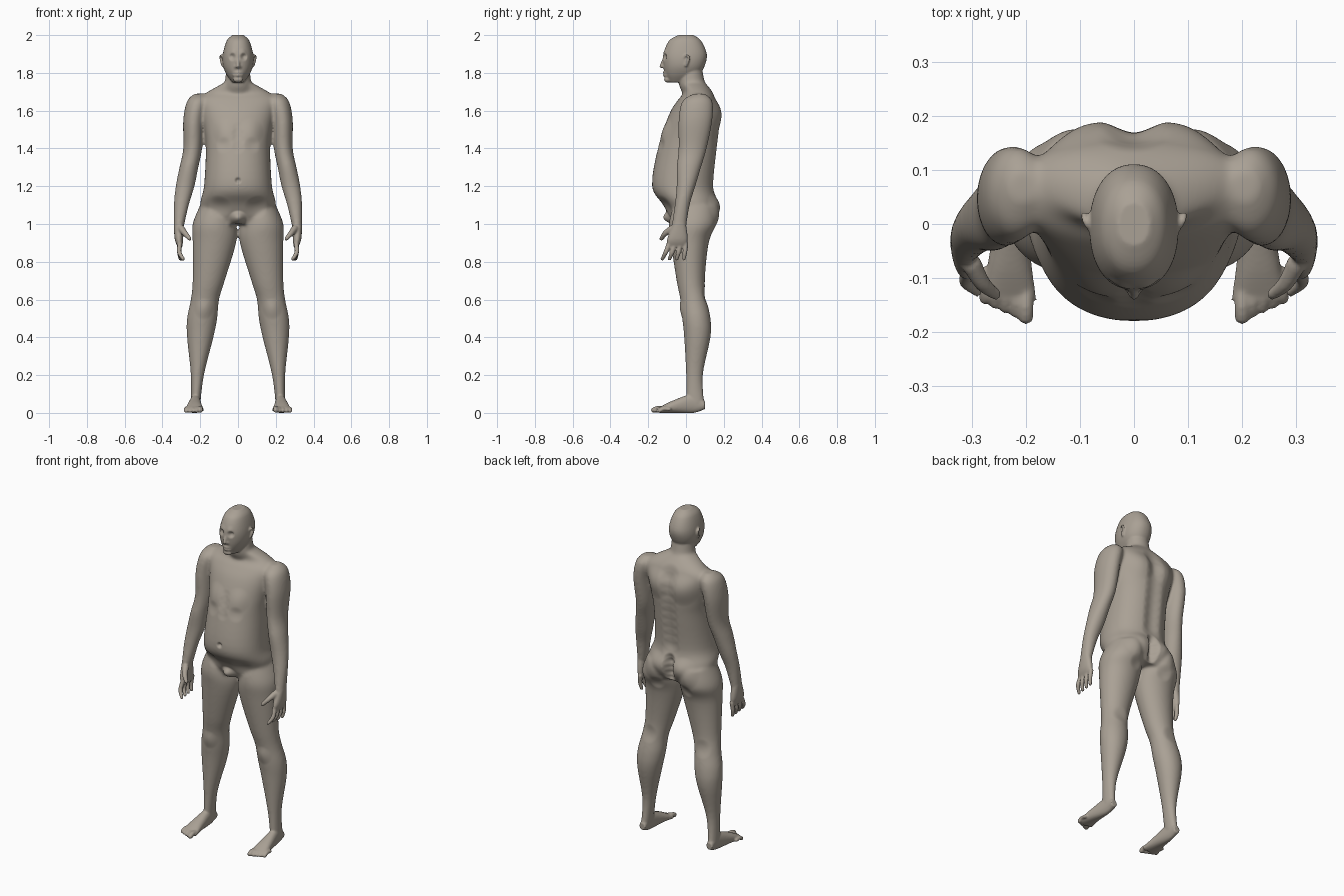
import bpy, bmesh, math
from mathutils import Vector, kdtree

default_cube = bpy.data.objects.get("Cube")
if default_cube:
    bpy.data.objects.remove(default_cube)

skin = bpy.data.materials.new("warm grey skin")
skin.use_nodes = True
skin.diffuse_color = (.4, .355, .3, 1)
skin.node_tree.nodes["Principled BSDF"].inputs["Base Color"].default_value = skin.diffuse_color

SIDES = (1, -1)


def interpolate(rows, position):
    """Smooth curve through rows of numbers."""
    index = min(int(position), len(rows) - 2)
    f = position - index
    last = len(rows) - 1
    before, start, end, after = (rows[max(0, min(last, index + k))] for k in range(-1, 3))
    result = []
    for p, q, r, s in zip(before, start, end, after):
        slope_in, slope_out = (r - p) / 2, (s - q) / 2
        ease = f * f * (3 - 2 * f)
        result.append(q + (r - q) * ease + slope_in * f * (1 - f) ** 2 - slope_out * f * f * (1 - f))
    return result


def rounded(angle_value, power):
    return math.copysign(abs(angle_value) ** (2 / power), angle_value)


def loft(bm, rows, side=1, lengthwise=False, power=2.2, steps=5, segments=40):
    """Closed tube through rings given as position, left, right, front, back."""
    rings = []
    for step in range((len(rows) - 1) * steps + 1):
        position, left, right, front, back = interpolate(rows, step / steps)
        ring = []
        for j in range(segments):
            angle = math.tau * j / segments
            u = (left + right + (right - left) * rounded(math.cos(angle), power)) / 2
            v = (front + back + (back - front) * rounded(math.sin(angle), power)) / 2
            point = (side * u, position, v) if lengthwise else (side * u, v, position)
            ring.append(bm.verts.new(point))
        rings.append(ring)
    for lower, upper in zip(rings, rings[1:]):
        for j in range(segments):
            following = (j + 1) % segments
            bm.faces.new((lower[j], lower[following], upper[following], upper[j]))
    bm.faces.new(rings[0])
    bm.faces.new(rings[-1])


def symmetric(rows):
    """Turn half widths into full rings about the middle."""
    return [(height, -width, width, front, back) for height, width, front, back in rows]


def strand(bm, points, side=1, steps=8):
    """Chain of overlapping balls through points with a radius."""
    for step in range((len(points) - 1) * steps + 1):
        x, y, z, radius = interpolate(points, step / steps)
        ball = bmesh.ops.create_icosphere(bm, subdivisions=2, radius=radius)
        bmesh.ops.translate(bm, verts=ball["verts"], vec=(side * x, y, z))


def fuse(bm, name, voxel, passes):
    """Merge overlapping pieces into one soft skin."""
    bmesh.ops.recalc_face_normals(bm, faces=bm.faces)
    mesh = bpy.data.meshes.new(name)
    bm.to_mesh(mesh)
    bm.free()
    fused = bpy.data.objects.new(name, mesh)
    bpy.context.collection.objects.link(fused)
    bpy.context.view_layer.objects.active = fused
    remesh = fused.modifiers.new("fuse", "REMESH")
    remesh.mode = "VOXEL"
    remesh.voxel_size = voxel
    soften = fused.modifiers.new("soften", "SMOOTH")
    soften.factor = .5
    soften.iterations = passes
    for modifier_name in ("fuse", "soften"):
        bpy.ops.object.modifier_apply(modifier=modifier_name)
    return fused


# Trunk rings: height, half width, front, back
torso = [(1.75, .07, -.03, .1), (1.7, .16, -.01, .14), (1.66, .21, -.04, .16), (1.6, .2, -.08, .18),
         (1.5, .18, -.12, .18), (1.4, .17, -.15, .17), (1.2, .18, -.18, .15), (1.1, .2, -.12, .17),
         (1, .16, -.07, .14)]
neck = [(1.86, .06, -.02, .08), (1.75, .07, -.04, .1), (1.68, .09, -.01, .13)]
# Limb rings: height, inner, outer, front, back
arm = [(1.69, .18, .23, .04, .1), (1.65, .16, .27, -.02, .14), (1.55, .18, .29, -.04, .14),
       (1.4, .19, .29, -.04, .11), (1.3, .21, .31, -.05, .08), (1.2, .23, .33, -.05, .05),
       (1.1, .26, .34, -.06, .02), (.97, .29, .34, -.08, 0)]
leg = [(1.1, .04, .2, -.07, .15), (1, .01, .24, -.09, .16), (.9, .01, .24, -.08, .12),
       (.7, .07, .24, -.05, .1), (.6, .1, .25, -.03, .11), (.5, .11, .27, -.02, .13),
       (.4, .13, .27, -.01, .13), (.2, .18, .25, 0, .09), (.04, .2, .25, 0, .1)]

bm = bmesh.new()
loft(bm, symmetric(torso))
loft(bm, symmetric(neck), power=2)
for side in SIDES:
    loft(bm, arm, side, power=2)
    loft(bm, leg, side, power=2)
trunk = fuse(bm, "trunk", voxel=.008, passes=10)

# Head, hands and feet join the trunk at a finer size
bm = bmesh.new()
bm.from_mesh(trunk.data)
bpy.data.objects.remove(trunk)

head = [(2, .03, -.04, .04), (1.97, .06, -.09, .08), (1.9, .08, -.12, .11), (1.84, .08, -.12, .1),
        (1.79, .06, -.11, .07), (1.75, .03, -.09, .02)]
loft(bm, symmetric(head))
nose = [(0, -.11, 1.89, .008), (0, -.13, 1.835, .011)]
chin = [(-.01, -.1, 1.765, .016), (.01, -.1, 1.765, .016)]
strand(bm, nose)
strand(bm, chin)
for lip_height in (1.802, 1.788):
    strand(bm, [(x, -.117 + abs(x) / 2, lip_height, .006) for x in (-.024, 0, .024)])

palm = [(1, .29, .34, -.07, 0), (.92, .29, .335, -.1, .01), (.88, .295, .32, -.1, 0)]
foot = [(.1, .205, .245, .02, .06), (.04, .2, .25, 0, .1), (-.07, .19, .27, 0, .065), (-.14, .18, .28, 0, .03)]
for side in SIDES:
    loft(bm, palm, side)
    loft(bm, foot, side, lengthwise=True)
    # Fingers fan out from the knuckles
    for finger in range(4):
        knuckle = -.09 + .03 * finger
        tip = -.125 + .038 * finger
        strand(bm, [(.308, knuckle, .895, .0135), (.311, (knuckle + tip) / 2, .85, .0125),
                    (.29 + .005 * finger, tip, .815, .01)], side)
    thumb = [(.3, -.075, .975, .019), (.28, -.11, .95, .0155), (.256, -.13, .922, .011)]
    strand(bm, thumb, side)
    # Toes shorten towards the outside
    for toe in range(5):
        x = .2 + .019 * toe
        y = -.171 + .008 * toe
        radius = .011 if toe else .015
        strand(bm, [(x, y + .05, .02, radius), (x, y + .02, .022, radius), (x, y, radius, radius)], side)
    nostril = [(.01, -.114, 1.833, .008), (.012, -.118, 1.832, .008)]
    ear = [(.08, -.01, 1.88, .006), (.088, 0, 1.893, .006), (.093, .016, 1.88, .007), (.082, 0, 1.84, .008)]
    strand(bm, nostril, side)
    strand(bm, ear, side)
body = fuse(bm, "body", voxel=.005, passes=4)

# Soft forms, as x, y, z, radius and push towards the back
forms = {
    "eye socket": (.031, -.115, 1.886, .024, .014),
    "eyelid": (.031, -.105, 1.882, .014, -.006),
    "brow": (.03, -.12, 1.91, .03, -.004),
    "chest": (.08, -.13, 1.5, .08, -.01),
    "under chest": (.08, -.14, 1.42, .05, .006),
    "shoulder blade": (.09, .17, 1.58, .1, .014),
    "buttock": (.09, .16, 1.07, .1, .022),
    "buttock fold": (.1, .13, .97, .05, -.01),
    "groin": (.1, -.11, 1.09, .07, .012),
    "kneecap": (.18, -.03, .55, .06, -.008),
    "back of knee": (.18, .11, .62, .06, -.008),
    "navel": (0, -.18, 1.23, .02, .014),
    "crotch": (0, -.08, 1.03, .05, -.035),
}
for step in range(10):
    forms["spine", step] = (0, .16, 1.2 + step / 20, .07, -.011)
for step in range(5):
    forms["cleft", step] = (0, .17, 1 + step / 30, .045, -.026)
    forms["breastbone", step] = (0, -.135, 1.4 + step / 25, .04, .005)

vertices = body.data.vertices
tree = kdtree.KDTree(len(vertices))
for vertex in vertices:
    tree.insert(vertex.co, vertex.index)
tree.balance()
for x, y, z, radius, push in forms.values():
    for side in SIDES if x else (1,):
        for co, index, distance in tree.find_range(Vector((side * x, y, z)), radius):
            vertices[index].co.y += push * (1 - (distance / radius) ** 2) ** 2

body.data.materials.clear()
body.data.materials.append(skin)
body.data.shade_smooth()
